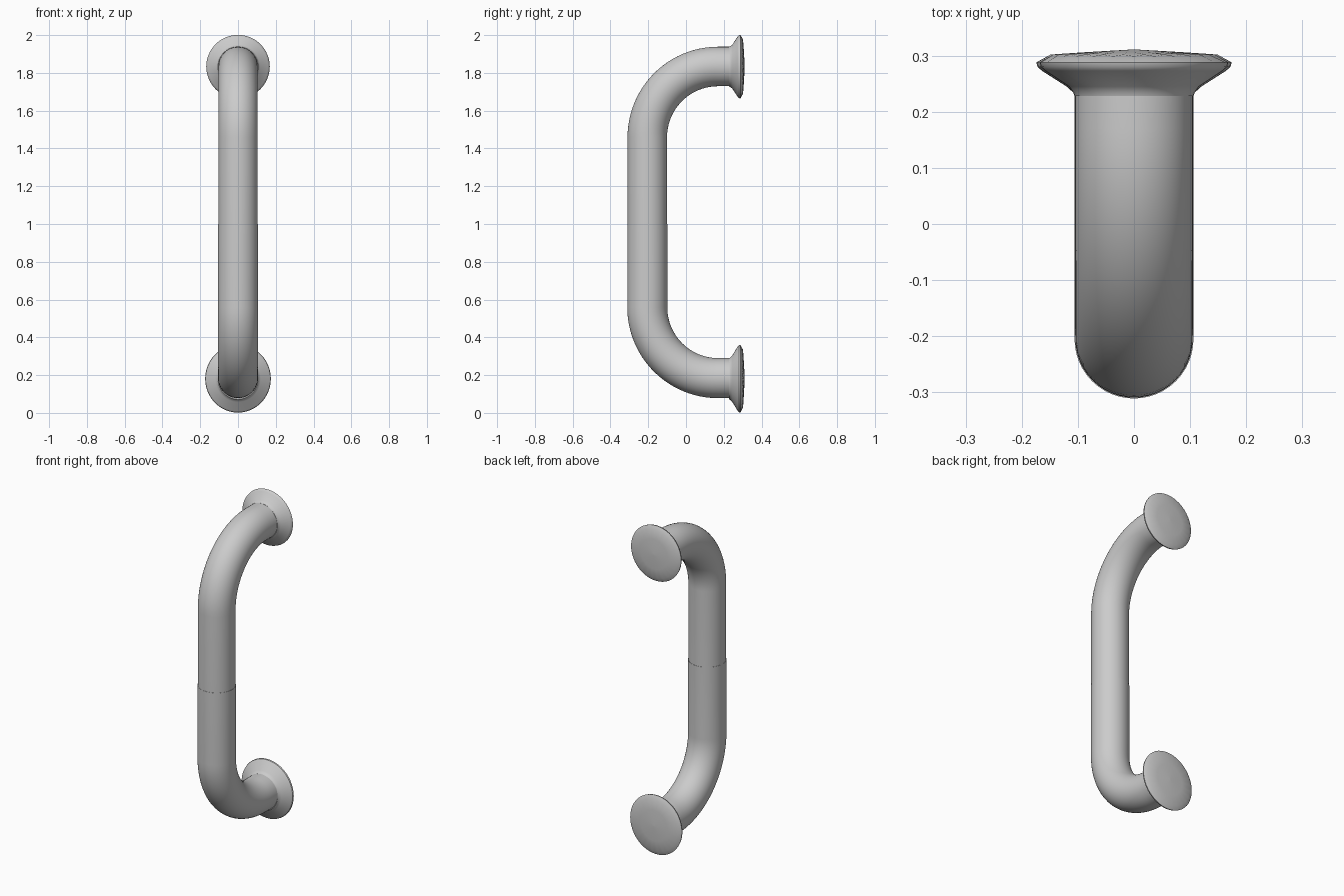
import bpy, bmesh
from math import sin, cos, pi

if "Cube" in bpy.data.objects:
    bpy.data.objects.remove(bpy.data.objects["Cube"])

SEG = 48


def loft(name, rings, stretch=1.0, flat_rows=(), ripple_row=None):
    """Skin rings (y, z, radius, tilt) that lie along a path in the YZ plane."""
    bm = bmesh.new()
    rows = []
    for k, (y, z, r, t) in enumerate(rings):
        row = []
        for i in range(SEG):
            a = 2 * pi * i / SEG
            dy = 0.003 * (i % 2) if k == ripple_row else 0
            u, v = r * cos(a), r * sin(a) * stretch
            row.append(bm.verts.new((u, y + dy + v * sin(t), z + v * cos(t))))
        rows.append(row)
    for k in range(len(rows) - 1):
        for i in range(SEG):
            j = (i + 1) % SEG
            f = bm.faces.new((rows[k][i], rows[k][j], rows[k + 1][j], rows[k + 1][i]))
            f.smooth = k not in flat_rows
    bm.faces.new(rows[0])
    bm.faces.new(rows[-1])
    bmesh.ops.recalc_face_normals(bm, faces=bm.faces)
    me = bpy.data.meshes.new(name)
    bm.to_mesh(me)
    bm.free()
    me.set_sharp_from_angle(angle=0.6)
    ob = bpy.data.objects.new(name, me)
    bpy.context.collection.objects.link(ob)
    return ob


def half_tube(name, s, r, z_bend, bend=0.375):
    """Straight grip, quarter bend, then a short run to the wall (s = up/down)."""
    rings = [(-0.205, 1.0, r, -s * pi / 2)]
    for k in range(25):
        a = pi / 2 * k / 24
        rings.append((0.17 - bend * cos(a), z_bend + s * bend * sin(a), r, -s * (pi / 2 - a)))
    rings.append((0.24, z_bend + s * bend, r, 0))
    return loft(name, rings)


def flange(name, z, scale, stretch):
    """Flared mounting foot with a rolled rim and a faceted, slightly domed back."""
    profile = [(0.228, 0.1060), (0.234, 0.108), (0.245, 0.12), (0.273, 0.164),
               (0.280, 0.172), (0.288, 0.174), (0.299, 0.150), (0.306, 0.09), (0.311, 0.004)]
    rings = [(y, z, r * scale if r > 0.11 else r, 0) for y, r in profile]
    return loft(name, rings, stretch, flat_rows=(3, 5), ripple_row=6)


# Tube halves, the lower one a hair thicker so a faint seam shows at mid height
half_tube("upper_tube", 1, 0.1045, 1.459)
half_tube("lower_tube", -1, 0.1060, 0.559)

# Mounting feet
flange("upper_flange", 1.833, 0.967, 1.0)
flange("lower_flange", 0.181, 1.0, 1.03)
